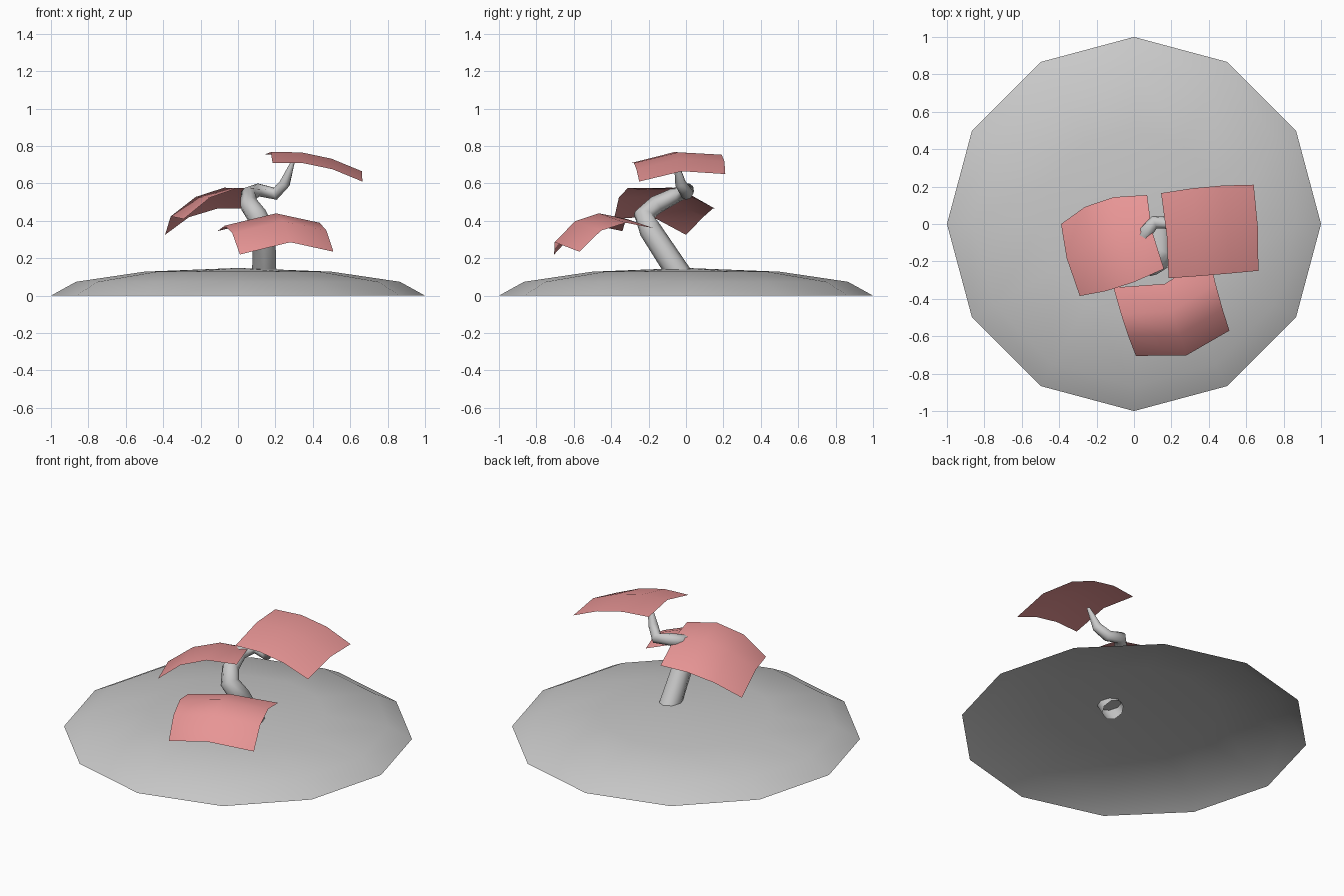
import bpy, bmesh
from mathutils import Vector

cube = bpy.data.objects.get("Cube")
if cube:
    bpy.data.objects.remove(cube, do_unlink=True)


def make_material(name, rgb):
    mat = bpy.data.materials.new(name)
    mat.use_nodes = True
    colour = (*rgb, 1)
    mat.diffuse_color = colour
    mat.node_tree.nodes["Principled BSDF"].inputs["Base Color"].default_value = colour
    return mat


def add_object(name, mesh, mat):
    mesh.materials.clear()
    mesh.materials.append(mat)
    for poly in mesh.polygons:
        poly.use_smooth = True
        poly.material_index = 0
    obj = bpy.data.objects.new(name, mesh)
    bpy.context.collection.objects.link(obj)
    return obj


def from_bmesh(name, bm, mat):
    mesh = bpy.data.meshes.new(name)
    bm.to_mesh(mesh)
    bm.free()
    return add_object(name, mesh, mat)


grey = make_material("stone grey", (0.58, 0.58, 0.58))
pink = make_material("leaf pink", (0.8, 0.3, 0.3))

# Ground mound: open upper half of a squashed sphere
bm = bmesh.new()
bmesh.ops.create_uvsphere(bm, u_segments=12, v_segments=6, radius=1)
bmesh.ops.delete(bm, geom=[v for v in bm.verts if v.co.z < -0.01], context="VERTS")
bmesh.ops.scale(bm, vec=(1, 1, 0.148), verts=bm.verts)
from_bmesh("ground_mound", bm, grey)

# Trunk: tapering open tube along a winding path (position, radius)
path = [
    (0.14, -0.02, 0.09, 0.066),
    (0.14, -0.19, 0.35, 0.06),
    (0.10, -0.225, 0.43, 0.055),
    (0.06, -0.16, 0.485, 0.05),
    (0.055, -0.05, 0.54, 0.042),
    (0.11, 0.01, 0.565, 0.036),
    (0.20, 0.005, 0.545, 0.034),
    (0.25, -0.03, 0.60, 0.03),
    (0.295, -0.055, 0.72, 0.01),
]
curve = bpy.data.curves.new("trunk_path", "CURVE")
curve.dimensions = "3D"
curve.bevel_depth = 1
curve.bevel_resolution = 2
spline = curve.splines.new("POLY")
spline.points.add(len(path) - 1)
for point, (x, y, z, radius) in zip(spline.points, path):
    point.co = (x, y, z, 1)
    point.radius = radius
helper = bpy.data.objects.new("trunk_path", curve)
bpy.context.collection.objects.link(helper)
depsgraph = bpy.context.evaluated_depsgraph_get()
trunk_mesh = bpy.data.meshes.new_from_object(helper.evaluated_get(depsgraph))
bpy.data.objects.remove(helper, do_unlink=True)
add_object("trunk", trunk_mesh, grey)


# Leaf canopy: sheet between an inner and an outer edge, arched both ways
def leaf(name, inner, outer, length_arch, width_arch, spread):
    a0, a1 = map(Vector, inner)
    b0, b1 = map(Vector, outer)
    bm = bmesh.new()
    rows = []
    for i in range(4):
        u = i / 3
        arch_u = 4 * u * (1 - u)
        left, right = a0.lerp(b0, u), a1.lerp(b1, u)
        row = []
        for j in range(3):
            v = j / 2
            arch_v = 4 * v * (1 - v)
            co = left.lerp(right, v) + Vector(length_arch) * arch_u
            co += Vector(width_arch) * arch_v
            co += (right - left) * (v - 0.5) * spread * arch_u
            row.append(bm.verts.new(co))
        rows.append(row)
    for r0, r1 in zip(rows, rows[1:]):
        for j in range(2):
            bm.faces.new((r0[j], r1[j], r1[j + 1], r0[j + 1]))
    # Keep every sheet facing upward
    bm.normal_update()
    if sum(f.normal.z for f in bm.faces) < 0:
        bmesh.ops.reverse_faces(bm, faces=bm.faces)
    from_bmesh(name, bm, pink)


leaf("top_leaf",
     [(0.185, -0.29, 0.71), (0.145, 0.165, 0.755)],
     [(0.665, -0.25, 0.61), (0.64, 0.21, 0.65)],
     (0, 0.005, 0.037), (0.01, 0, 0.035), 0.03)
leaf("front_leaf",
     [(-0.11, -0.34, 0.345), (0.40, -0.17, 0.36)],
     [(0.01, -0.705, 0.22), (0.51, -0.57, 0.235)],
     (0, -0.02, 0.08), (0.02, -0.065, 0.058), 0)
leaf("side_leaf",
     [(0.07, 0.155, 0.465), (0.16, -0.24, 0.565)],
     [(-0.39, 0, 0.325), (-0.29, -0.385, 0.41)],
     (-0.02, 0.01, 0.062), (-0.02, 0.01, 0.056), 0.18)
